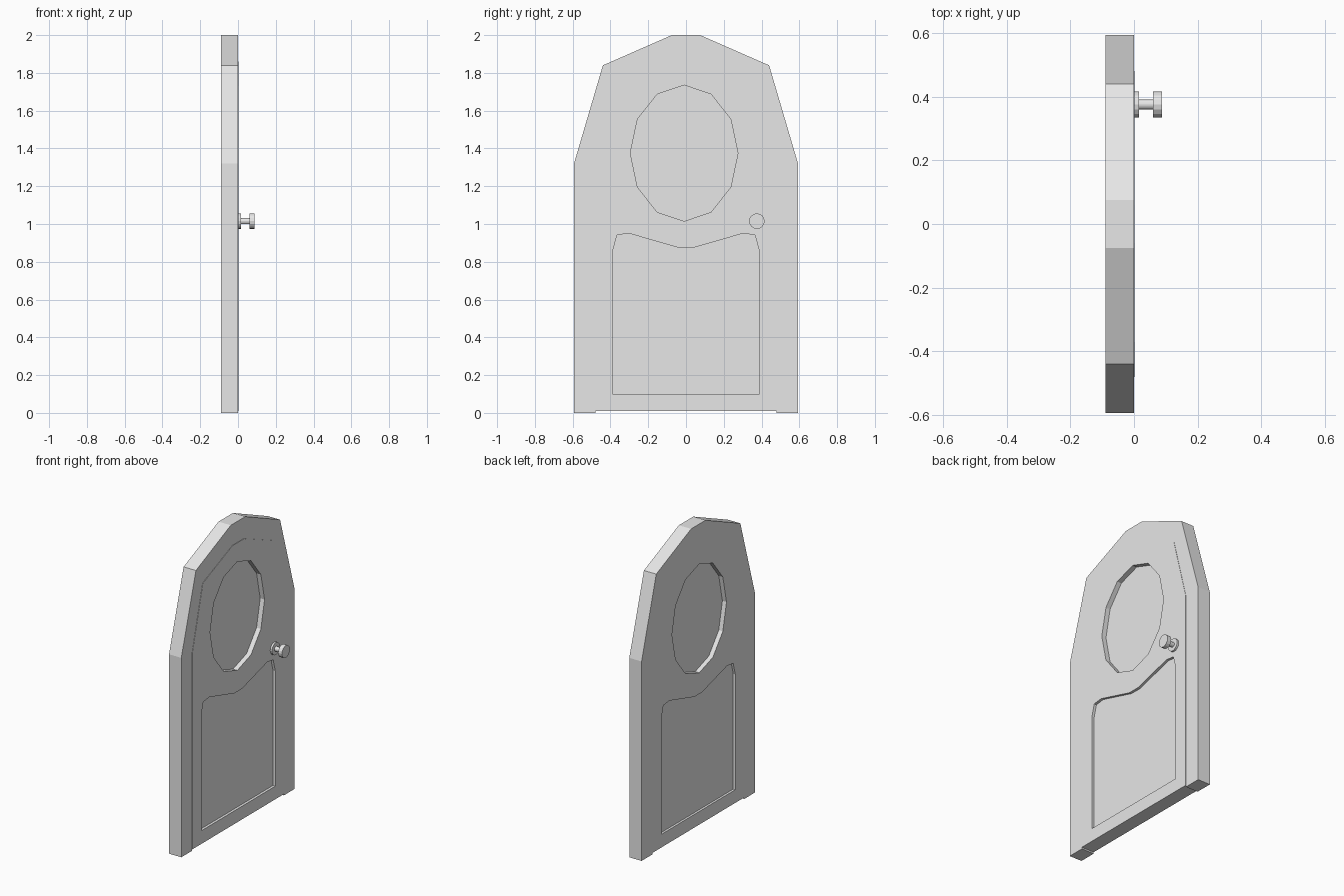
import bpy, bmesh, math

cube = bpy.data.objects.get("Cube")
if cube:
    bpy.data.objects.remove(cube, do_unlink=True)

grey = bpy.data.materials.new("plain_grey")
grey.use_nodes = True
grey.diffuse_color = (0.8, 0.8, 0.8, 1)
grey.node_tree.nodes["Principled BSDF"].inputs["Base Color"].default_value = (0.8, 0.8, 0.8, 1)

BACK, FRONT = -0.09, 0.0


def prism(name, outline, x0, x1):
    """Extrude a (y, z) outline along x."""
    bm = bmesh.new()
    face = bm.faces.new([bm.verts.new((x0, y, z)) for y, z in outline])
    ext = bmesh.ops.extrude_face_region(bm, geom=[face])["geom"]
    moved = [v for v in ext if isinstance(v, bmesh.types.BMVert)]
    bmesh.ops.translate(bm, verts=moved, vec=(x1 - x0, 0, 0))
    bmesh.ops.recalc_face_normals(bm, faces=bm.faces)
    mesh = bpy.data.meshes.new(name)
    bm.to_mesh(mesh)
    bm.free()
    mesh.materials.append(grey)
    obj = bpy.data.objects.new(name, mesh)
    bpy.context.collection.objects.link(obj)
    return obj


def cut(obj, cutters):
    """Subtract the cutters, bake the result and remove them."""
    for c in cutters:
        c.hide_render = True
        mod = obj.modifiers.new("cut", 'BOOLEAN')
        mod.operation, mod.solver, mod.object = 'DIFFERENCE', 'EXACT', c
    deps = bpy.context.evaluated_depsgraph_get()
    baked = bpy.data.meshes.new_from_object(obj.evaluated_get(deps))
    obj.modifiers.clear()
    obj.data = baked
    for c in cutters:
        bpy.data.objects.remove(c, do_unlink=True)


def mirrored(half):
    """Complete a right-hand half outline, listed from bottom to top."""
    return half + [(-y, z) for y, z in reversed(half)]


def ring(cy, cz, ry, rz, sides):
    steps = [2 * math.pi * i / sides for i in range(sides)]
    return [(cy + ry * math.cos(a), cz + rz * math.sin(a)) for a in steps]


def arch(bottom):
    return mirrored([(0.48, bottom), (0.48, 1.31), (0.37, 1.73), (0.06, 1.86)])


# Outer frame with an arched opening
frame = prism("door_frame", mirrored([(0.593, 0), (0.593, 1.32), (0.44, 1.84), (0.075, 2.0)]),
              BACK, FRONT)
cut(frame, [prism("opening_cutter", arch(-0.1), BACK - 0.1, FRONT + 0.1)])

# Inner slab, recessed on both sides by an oval and a curved-top panel
slab = prism("door_slab", arch(0.01), BACK, FRONT + 0.002)
oval = ring(-0.01, 1.375, 0.285, 0.36, 12)
panel = mirrored([(0.387, 0.097), (0.387, 0.86), (0.365, 0.942), (0.302, 0.95), (0.04, 0.875)])
cutters = []
for label, outline, depth in (("oval", oval, 0.03), ("panel", panel, 0.015)):
    cutters.append(prism(label + "_front_cutter", outline, FRONT - depth, FRONT + 0.1))
    cutters.append(prism(label + "_back_cutter", outline, BACK - 0.1, BACK + depth))
cut(slab, cutters)

# Door knob: plate, stem and grip
for name, radius, x0, x1 in (("knob_plate", 0.041, 0.0, 0.015),
                             ("knob_stem", 0.016, 0.015, 0.06),
                             ("knob_grip", 0.041, 0.06, 0.088)):
    prism(name, ring(0.375, 1.015, radius, radius, 16), x0, x1)
